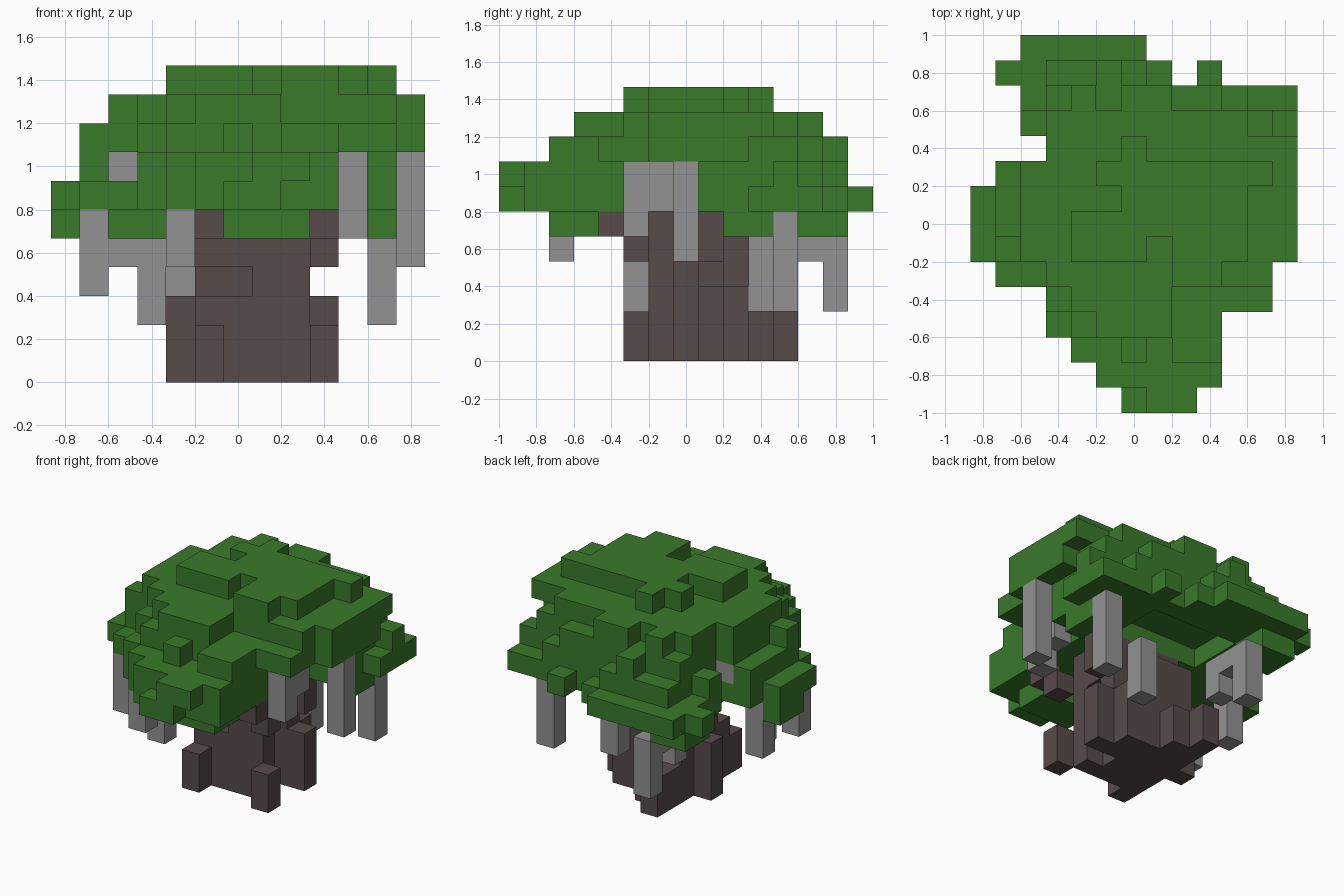
import bpy, bmesh

cube = bpy.data.objects.get("Cube")
if cube:
    bpy.data.objects.remove(cube, do_unlink=True)

UNIT = 2 / 15                      # edge of one block
ORIGIN = (-6.5 * UNIT, -1.0, 0.0)  # corner of the block grid


def material(name, rgb):
    mat = bpy.data.materials.new(name)
    mat.use_nodes = True
    color = (*rgb, 1)
    mat.diffuse_color = color
    shader = mat.node_tree.nodes["Principled BSDF"]
    shader.inputs["Base Color"].default_value = color
    shader.inputs["Roughness"].default_value = 0.9
    return mat


def span(value):
    first, last = value if isinstance(value, tuple) else (value, value)
    return range(first, last + 1)


class Blocks:
    """A set of grid blocks that becomes one flat-faced object."""

    def __init__(self):
        self.cells = set()

    def add(self, x, y, z):
        self.cells |= {(i, j, k) for i in span(x) for j in span(y) for k in span(z)}

    def cut(self, x, y, z):
        self.cells -= {(i, j, k) for i in span(x) for j in span(y) for k in span(z)}

    def build(self, name, mat):
        bm = bmesh.new()
        corners = {}

        def corner(p):
            if p not in corners:
                corners[p] = bm.verts.new([o + c * UNIT for o, c in zip(ORIGIN, p)])
            return corners[p]

        for cell in self.cells:
            for axis in range(3):
                for side in (0, 1):
                    near = list(cell)
                    near[axis] += 2 * side - 1
                    if tuple(near) in self.cells:
                        continue
                    loop = []
                    for u, v in ((0, 0), (1, 0), (1, 1), (0, 1)):
                        p = list(cell)
                        p[axis] += side
                        p[(axis + 1) % 3] += u
                        p[(axis + 2) % 3] += v
                        loop.append(corner(tuple(p)))
                    bm.faces.new(loop if side else loop[::-1])
        mesh = bpy.data.meshes.new(name)
        bm.to_mesh(mesh)
        bm.free()
        mesh.materials.append(mat)
        obj = bpy.data.objects.new(name, mesh)
        bpy.context.collection.objects.link(obj)


green = material("leaf green", (0.041, 0.195, 0.023))
brown = material("bark brown", (0.095, 0.069, 0.067))
gray = material("vine gray", (0.29, 0.29, 0.29))

# Trunk core and the branches under the leaves
trunk = Blocks()
trunk.add(x=(5, 8), y=(6, 9), z=(0, 4))
trunk.cut(x=8, y=7, z=(0, 3))
trunk.cut(x=8, y=9, z=(3, 4))
trunk.cut(x=(5, 6), y=6, z=3)
trunk.add(x=(5, 8), y=(6, 8), z=5)
trunk.add(x=9, y=8, z=(4, 5))
trunk.add(x=9, y=5, z=4)
trunk.add(x=9, y=4, z=5)
trunk.add(x=5, y=5, z=5)
trunk.build("trunk", brown)

# Roots
roots = Blocks()
roots.add(x=4, y=8, z=(0, 2))
roots.add(x=9, y=8, z=(0, 2))
roots.add(x=5, y=5, z=(0, 1))
roots.add(x=9, y=5, z=(0, 1))
roots.add(x=(5, 6), y=10, z=(0, 1))
roots.add(x=5, y=11, z=(0, 1))
roots.build("roots", brown)

# Hanging vines
vines = Blocks()
vines.add(x=1, y=5, z=(3, 5))
vines.add(x=2, y=5, z=4)
vines.add(x=3, y=5, z=(2, 4))
vines.add(x=1, y=8, z=(3, 5))
vines.add(x=4, y=2, z=(4, 5))
vines.add(x=2, y=9, z=7)
vines.add(x=10, y=5, z=(5, 7))
vines.add(x=10, y=6, z=(6, 7))
vines.add(x=12, y=7, z=(4, 7))
vines.add(x=11, y=11, z=(2, 5))
vines.add(x=8, y=10, z=(2, 4))
vines.add(x=4, y=11, z=(3, 4))
vines.add(x=4, y=12, z=4)
vines.add(x=4, y=13, z=(2, 4))
vines.build("hanging_vines", gray)

canopy = Blocks()
# Drooping leaf clumps
canopy.add(x=(6, 8), y=(2, 3), z=5)
canopy.add(x=0, y=(6, 8), z=6)
canopy.add(x=0, y=(7, 8), z=5)
canopy.add(x=(2, 3), y=(12, 13), z=5)
canopy.add(x=11, y=(9, 10), z=5)
# Lower skirt
canopy.add(x=(6, 7), y=0, z=6)
canopy.add(x=(7, 8), y=0, z=7)
canopy.add(x=(5, 9), y=1, z=(6, 7))
canopy.add(x=(4, 9), y=2, z=(6, 7))
canopy.add(x=(3, 9), y=(3, 4), z=(6, 7))
canopy.add(x=(1, 9), y=5, z=6)
canopy.add(x=(3, 9), y=5, z=7)
canopy.add(x=(1, 9), y=(6, 7), z=(6, 7))
canopy.add(x=(1, 11), y=(8, 9), z=(6, 7))
canopy.add(x=(3, 11), y=(10, 11), z=(6, 7))
canopy.add(x=12, y=(10, 12), z=6)
canopy.add(x=12, y=11, z=7)
canopy.add(x=2, y=11, z=(6, 7))
canopy.add(x=(2, 11), y=12, z=6)
canopy.add(x=(3, 10), y=12, z=7)
canopy.add(x=(1, 7), y=13, z=6)
canopy.add(x=(3, 6), y=13, z=7)
canopy.add(x=9, y=13, z=6)
canopy.add(x=(2, 6), y=14, z=6)
canopy.cut(x=2, y=(6, 9), z=7)
canopy.cut(x=(4, 8), y=(9, 11), z=6)
# Middle dome
canopy.add(x=6, y=2, z=8)
canopy.add(x=(8, 9), y=2, z=8)
canopy.add(x=(4, 9), y=3, z=8)
canopy.add(x=(3, 11), y=(4, 5), z=8)
canopy.add(x=1, y=6, z=8)
canopy.add(x=(2, 12), y=(6, 9), z=8)
canopy.add(x=(3, 11), y=(10, 11), z=8)
canopy.add(x=(3, 9), y=12, z=8)
canopy.add(x=5, y=13, z=8)
# Upper dome
canopy.add(x=(5, 7), y=3, z=9)
canopy.add(x=(4, 7), y=4, z=9)
canopy.add(x=(3, 11), y=5, z=9)
canopy.add(x=(2, 12), y=(6, 9), z=9)
canopy.add(x=(3, 12), y=10, z=9)
canopy.add(x=(3, 10), y=11, z=9)
canopy.add(x=4, y=12, z=9)
canopy.add(x=(6, 7), y=12, z=9)
# Crown
canopy.add(x=(8, 9), y=5, z=10)
canopy.add(x=(4, 10), y=(6, 7), z=10)
canopy.cut(x=7, y=6, z=10)
canopy.add(x=(6, 10), y=8, z=10)
canopy.add(x=(5, 11), y=9, z=10)
canopy.add(x=6, y=10, z=10)
canopy.build("leaf_canopy", green)
